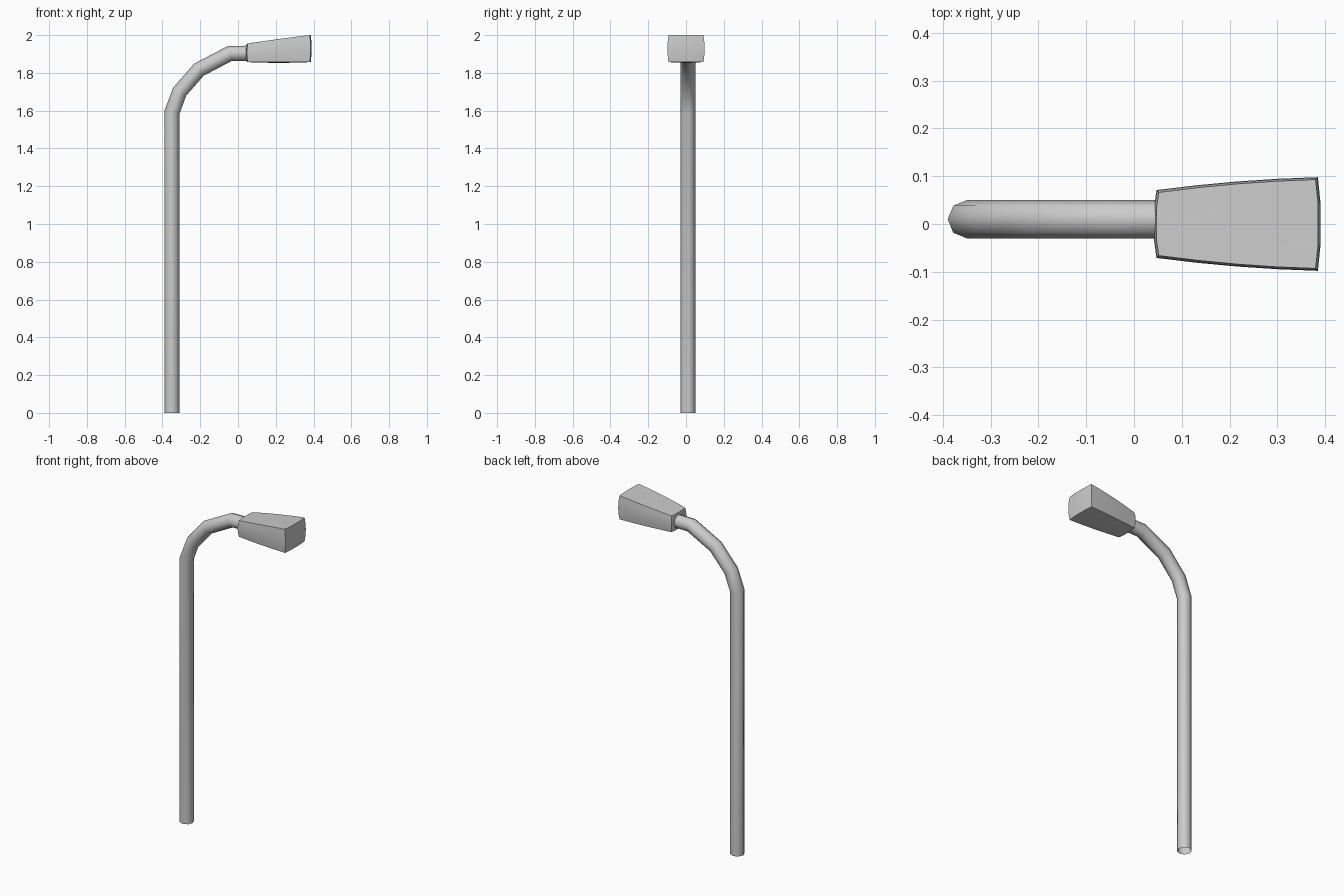
import bpy, bmesh
from math import sin, cos, pi, radians
from mathutils import Vector

if "Cube" in bpy.data.objects:
    bpy.data.objects.remove(bpy.data.objects["Cube"])


def finish(bm, name, angle):
    bmesh.ops.recalc_face_normals(bm, faces=bm.faces)
    mesh = bpy.data.meshes.new(name)
    bm.to_mesh(mesh)
    bm.free()
    ob = bpy.data.objects.new(name, mesh)
    bpy.context.collection.objects.link(ob)
    bpy.ops.object.select_all(action='DESELECT')
    ob.select_set(True)
    bpy.context.view_layer.objects.active = ob
    bpy.ops.object.shade_smooth_by_angle(angle=radians(angle))
    return ob


# Pole: octagonal open tube swept along a bent path, mitred at each bend
R, SIDES, Y0 = 0.04, 8, 0.01
path = [Vector((x, Y0, z)) for x, z in (
    (-0.35, 0), (-0.35, 1.59), (-0.309, 1.70), (-0.207, 1.817),
    (-0.043, 1.903), (0.07, 1.904))]
dirs = [(b - a).normalized() for a, b in zip(path, path[1:])]
side = Vector((0, 1, 0))
bm = bmesh.new()
rings = []
for i, p in enumerate(path):
    before, after = dirs[max(i - 1, 0)], dirs[min(i, len(dirs) - 1)]
    tangent = (before + after).normalized()
    out = side.cross(tangent) / tangent.dot(before)
    rings.append([bm.verts.new(p + R * (out * cos(a) + side * sin(a)))
                  for a in (2 * pi * k / SIDES for k in range(SIDES))])
for r0, r1 in zip(rings, rings[1:]):
    for k in range(SIDES):
        n = (k + 1) % SIDES
        bm.faces.new((r0[k], r0[n], r1[n], r1[k]))
finish(bm, "pole", 50)

# Lamp head: subdivided box, flared towards the tip with slightly bulged sides
bm = bmesh.new()
bmesh.ops.create_cube(bm, size=2)
bmesh.ops.subdivide_edges(bm, edges=bm.edges[:], cuts=3, use_grid_fill=True)
for v in bm.verts:
    a, b, c = v.co
    u = (a + 1) / 2
    swell_b, swell_c = 1 - b * b, 1 - c * c
    half = 0.066 + 0.045 * u - 0.018 * u * u
    x = 0.052 + 0.328 * u + a * 0.005 * (min(swell_b * 1.3, 1) + swell_c)
    y = b * (half + 0.005 * swell_c)
    top = 1.955 + 0.052 * u - 0.007 * u * u
    bottom = 1.857 - 0.004 * swell_b * (1 - a * a)
    v.co = (x, y, bottom + (top - bottom) * (c + 1) / 2)
finish(bm, "lamp_head", 40)
